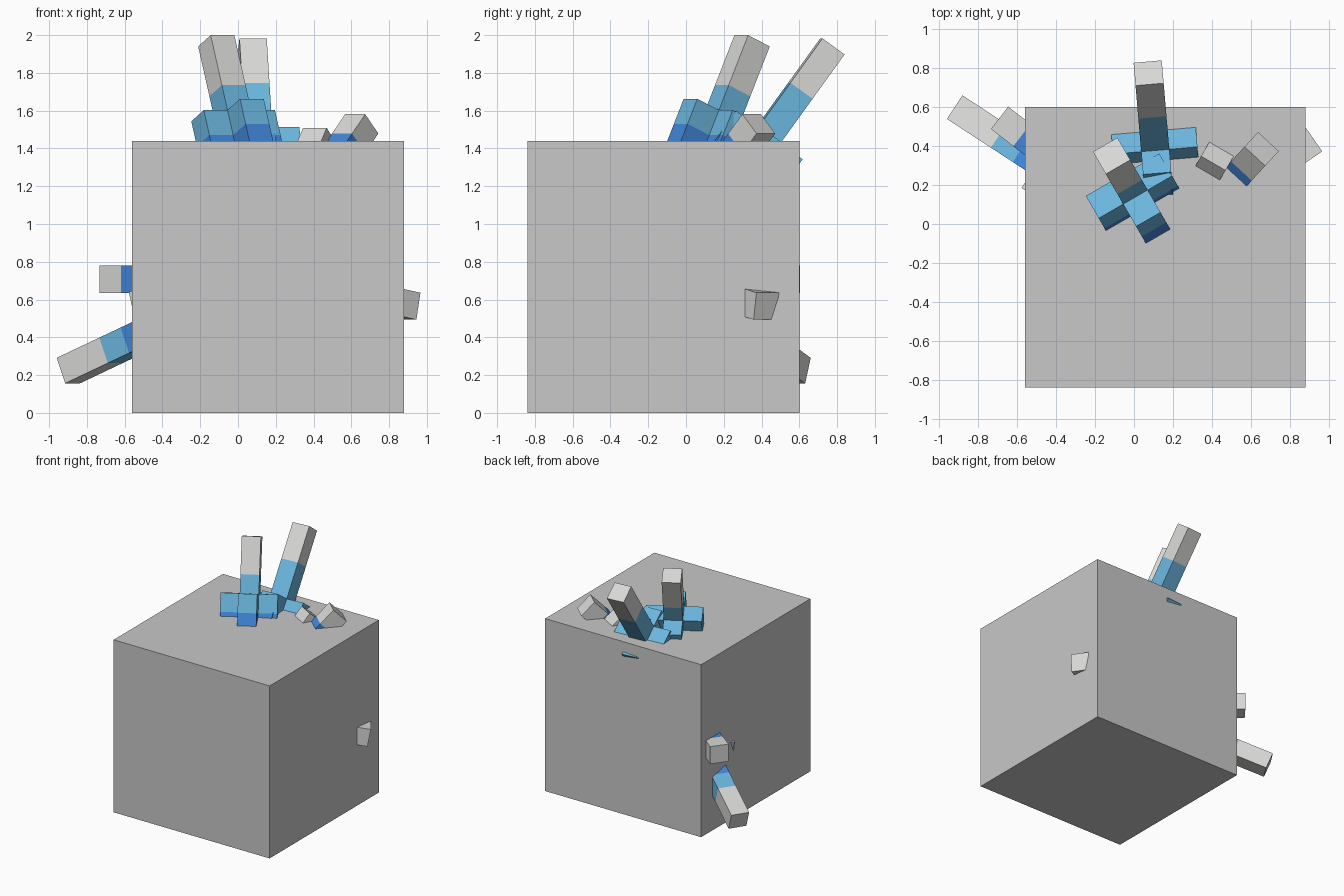
import bpy, bmesh
from mathutils import Vector

if "Cube" in bpy.data.objects:
    bpy.data.objects.remove(bpy.data.objects["Cube"])

S = 0.145  # width of one square shaft


def material(name, rgb):
    m = bpy.data.materials.new(name)
    m.diffuse_color = (*rgb, 1)
    m.use_nodes = True
    m.node_tree.nodes["Principled BSDF"].inputs["Base Color"].default_value = m.diffuse_color
    return m


STONE = material("stone grey", (0.57, 0.58, 0.57))
PALE = material("pale grey", (0.69, 0.69, 0.68))
SKY = material("light blue", (0.147, 0.468, 0.73))
DEEP = material("deep blue", (0.053, 0.242, 0.70))


def frame(axis):
    """Shaft axis, horizontal side and upward-facing side directions."""
    a = Vector(axis).normalized()
    u = a.cross(Vector((0, 0, 1))).normalized()
    return a, u, u.cross(a)


def shaft(name, tip, axis, bands):
    """Square shaft from its tip inwards; bands = [(length in S, material)]."""
    a, u, v = frame(axis)
    h = S / 2
    bm = bmesh.new()

    def ring(d):
        return [bm.verts.new(Vector(tip) - a * d + u * i * h + v * j * h)
                for i, j in ((-1, -1), (1, -1), (1, 1), (-1, 1))]

    d = 0
    prev = ring(0)
    bm.faces.new(prev)
    me = bpy.data.meshes.new(name)
    for k, (n, mat) in enumerate(bands):
        me.materials.append(mat)
        d += n * S
        cur = ring(d)
        for i in range(4):
            f = bm.faces.new((prev[i], prev[i - 1], cur[i - 1], cur[i]))
            f.material_index = k
        prev = cur
    bm.faces.new(prev[::-1]).material_index = len(bands) - 1
    bmesh.ops.recalc_face_normals(bm, faces=bm.faces)
    bm.to_mesh(me)
    bm.free()
    bpy.context.collection.objects.link(bpy.data.objects.new(name, me))


def cluster(name, tip, axis, rise, sky):
    """Tall shaft ringed by four short ones in a plus shape."""
    a, u, v = frame(axis)
    shaft(name + "_centre", tip, axis, [(2, PALE), (sky, SKY), (3, DEEP)])
    base = Vector(tip) - a * rise * S
    for n, off in (("right", u), ("left", -u), ("front", v), ("back", -v)):
        shaft(f"{name}_{n}", base + off * S, axis, [(1, SKY), (2, DEEP)])


# Main block
bpy.ops.mesh.primitive_cube_add(size=1.44, location=(0.16, -0.12, 0.72))
block = bpy.context.object
block.name = "block"
block.data.materials.append(STONE)

# Crystal clusters on the top
cluster("front_crystal", (-0.115, 0.35, 1.97), (-0.205, 0.355, 0.912), 3, 2)
cluster("rear_crystal", (0.075, 0.775, 1.94), (-0.05, 0.585, 0.81), 4, 2)

# Small shafts on the top right
shaft("small_top_shaft", (0.435, 0.36, 1.463), (0.32, 0.55, 0.77), [(1, PALE), (1, DEEP)])
shaft("large_top_shaft", (0.655, 0.385, 1.53), (0.48, 0.52, 0.71), [(1, PALE), (2, DEEP)])

# Shafts leaving the left and right sides
shaft("lower_left_shaft", (-0.898, 0.585, 0.224), (-0.78, 0.51, -0.37),
      [(2, PALE), (1, SKY), (2, DEEP)])
shaft("upper_left_shaft", (-0.69, 0.545, 0.708), (-0.79, 0.61, 0), [(1, PALE), (2, DEEP)])
shaft("left_stub", (-0.522, 0.235, 0.57), (-0.8, 0.55, -0.25), [(1, PALE), (1, DEEP)])
shaft("right_stub", (0.914, 0.425, 0.565), (0.81, 0.56, -0.18), [(1, PALE), (2, DEEP)])
